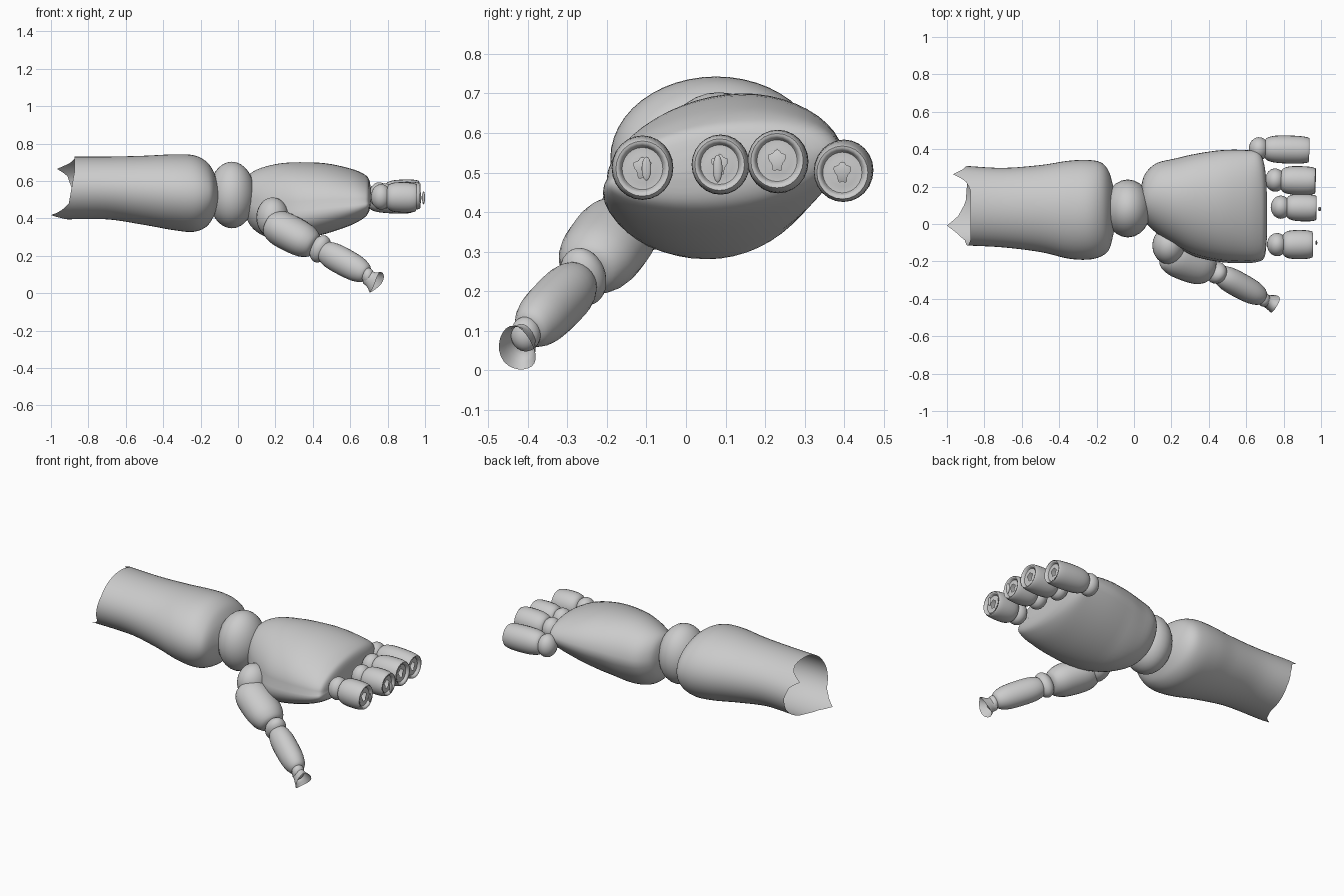
import bpy, bmesh, math
from mathutils import Vector, Matrix

cube = bpy.data.objects.get("Cube")
if cube:
    bpy.data.objects.remove(cube, do_unlink=True)

COLOR = (0.6, 0.6, 0.6, 1)
mat = bpy.data.materials.new("light_grey")
mat.use_nodes = True
mat.diffuse_color = COLOR
mat.node_tree.nodes["Principled BSDF"].inputs["Base Color"].default_value = COLOR


def finish(bm, name, matrix):
    bmesh.ops.recalc_face_normals(bm, faces=bm.faces)
    me = bpy.data.meshes.new(name)
    bm.to_mesh(me)
    bm.free()
    me.materials.append(mat)
    ob = bpy.data.objects.new(name, me)
    bpy.context.collection.objects.link(ob)
    ob.matrix_world = matrix
    bpy.ops.object.select_all(action="DESELECT")
    ob.select_set(True)
    bpy.context.view_layer.objects.active = ob
    bpy.ops.object.shade_smooth_by_angle(angle=math.radians(45))


def spline(rows, steps):
    """Catmull-Rom rows between the given ones."""
    rows = [Vector(r) for r in rows]
    out = []
    for i in range(len(rows) - 1):
        a, b, c, d = (rows[min(max(i + k, 0), len(rows) - 1)] for k in (-1, 0, 1, 2))
        for s in range(steps):
            t = s / steps
            out.append(b + (c - a) * (t / 2) + (a * 2 - b * 5 + c * 4 - d) * (t * t / 2)
                       + (b * 3 - a - c * 3 + d) * (t ** 3 / 2))
    return out + [rows[-1]]


def loft(name, rows, steps, n, matrix=Matrix(), warp=None, cap_start=True, cap_end=True):
    """Rows are x, y low, y high, z low, z high."""
    bm = bmesh.new()
    rings = []
    for i, (x, y0, y1, z0, z1) in enumerate(spline(rows, steps)):
        ring = []
        for k in range(n):
            a = math.tau * k / n
            p = Vector((x, (y0 + y1) / 2 + (y1 - y0) / 2 * math.cos(a),
                        (z0 + z1) / 2 + (z1 - z0) / 2 * math.sin(a)))
            ring.append(bm.verts.new(warp(p, a, i) if warp else p))
        rings.append(ring)
    for r, q in zip(rings, rings[1:]):
        for k in range(n):
            bm.faces.new((r[k], r[(k + 1) % n], q[(k + 1) % n], q[k]))
    if cap_start:
        bm.faces.new(rings[0])
    if cap_end:
        bm.faces.new(rings[-1])
    finish(bm, name, matrix)


def ball(name, center, radii, matrix=Matrix()):
    bm = bmesh.new()
    bmesh.ops.create_uvsphere(bm, u_segments=24, v_segments=16, radius=1)
    bmesh.ops.scale(bm, vec=radii, verts=bm.verts)
    finish(bm, name, matrix @ Matrix.Translation(center))


def along(start, end):
    """Frame whose x axis runs from start to end."""
    d = Vector(end) - Vector(start)
    return Matrix.Translation(start) @ d.to_track_quat("X", "Z").to_matrix().to_4x4()


def barrel(name, start, end, profile, ry, rz, steps=3, warp=None, cap=True):
    length = (Vector(end) - Vector(start)).length
    rows = [(t * length, -r * ry, r * ry, -r * rz, r * rz) for t, r in profile]
    loft(name, rows, steps, 24, along(start, end), warp, cap, cap)


# Forearm, an open sleeve with a torn rear edge and two long points
EDGE = [(0, -.89), (25, -.915), (37, -.97), (50, -.905), (65, -.875), (150, -.875), (180, -.89),
        (210, -.905), (228, -.95), (240, -1.0), (255, -.94), (275, -.9), (330, -.885), (360, -.89)]


def torn(p, a, i):
    deg = math.degrees(a)
    for (a0, x0), (a1, x1) in zip(EDGE, EDGE[1:]):
        if a0 <= deg <= a1:
            edge = x0 + (x1 - x0) * (deg - a0) / (a1 - a0)
            break
    if p.x < -.7:
        p.x = -.7 + (p.x + .7) * (edge + .7) / -.2
    return p


loft("forearm", [(-.9, -.115, .31, .395, .73), (-.7, -.125, .3, .395, .73),
                 (-.5, -.15, .315, .365, .735), (-.35, -.185, .338, .338, .742),
                 (-.24, -.19, .342, .328, .738), (-.17, -.17, .325, .355, .705),
                 (-.13, -.13, .27, .41, .65), (-.105, -.03, .17, .47, .58)],
     5, 48, warp=torn, cap_start=False)

# Wrist
ball("wrist", (-.033, .083, .525), (.125, .155, .178))


# Palm: blunt at the wrist, with the underside bulging towards the thumb side
def egg(p, a, i):
    low = max(0, -math.sin(a))
    blend = min(1, i / 16)
    p.y -= .075 * low * blend
    p.z += .03 * math.cos(a) * (1 - low) * blend
    return p


loft("palm", [(.04, .04, .21, .43, .59), (.06, .01, .27, .37, .635), (.12, -.045, .325, .315, .668),
              (.22, -.11, .35, .283, .692), (.33, -.165, .375, .288, .698),
              (.47, -.195, .395, .318, .692), (.6, -.2, .395, .362, .664),
              (.67, -.19, .38, .4, .635), (.7, -.16, .3, .435, .605),
              (.71, -.06, .17, .49, .55)], 4, 48, warp=egg)

# Fingers: knuckle, first bone, and a sunken end wall with a ragged hole
FINGERS = [("index", .765, -.11, .515, .955, -.11, .51, .078),
           ("middle", .785, .09, .52, .975, .085, .52, .073),
           ("ring", .755, .235, .525, .97, .23, .53, .077),
           ("little", .668, .402, .51, .935, .395, .5, .075)]
SHELL = [(0, .6), (.06, .8), (.22, .95), (.5, 1), (.8, .98), (.95, .92), (1, .86)]
WALL = [(0, .86), (.2, .74), (1, .66), (.95, .45), (.9, .24)]


def ragged(p, a, i):
    if i == 8:
        p.y *= 1 + .3 * math.sin(a * 3)
        p.z *= 1.4 + .3 * math.sin(a * 5)
    return p


for name, x, y, z, xe, ye, ze, r in FINGERS:
    start, end = Vector((x + .03, y, z)), Vector((xe, ye, ze))
    ball(name + "_knuckle", (x, y, z), (.054, .062, .068))
    barrel(name + "_bone", start, end, SHELL, r, r * 1.04, cap=False)
    barrel(name + "_end_wall", end, end - Vector((.016, 0, 0)), WALL, r, r * 1.04, 2,
           ragged, False)

# Small splinters at the finger tips
ball("index_splinter", (.975, -.1, .51), (.005, .012, .03))
ball("middle_splinter", (.992, .08, .51), (.008, .012, .035))

# Thumb
CAPSULE = [(0, .45), (.05, .75), (.22, .96), (.5, 1), (.78, .93), (.95, .7), (1, .45)]
ball("thumb_base", (.185, -.115, .405), (.087, .1, .107))
barrel("thumb_root_bone", (.165, -.15, .38), (.412, -.248, .25), CAPSULE, .108, .097)
hinge = along((.44, -.26, .237), (.68, -.4, .1))
ball("thumb_joint", (0, 0, 0), (.05, .06, .077), hinge)
barrel("thumb_bone", (.45, -.265, .23), (.69, -.396, .1), CAPSULE, .068, .074)
ball("thumb_tip_joint", (.695, -.405, .092), (.034, .038, .044))


# Flared, broken cup at the thumb end
def cup_edge(p, a, i):
    return p + Vector((.009 * math.sin(a * 2 + 1) * (i > 4), 0, 0))


barrel("thumb_cup", (.692, -.405, .086), (.742, -.425, .054),
       [(0, .66), (.4, .7), (1, 1)], .048, .064, 3, cup_edge, False)
